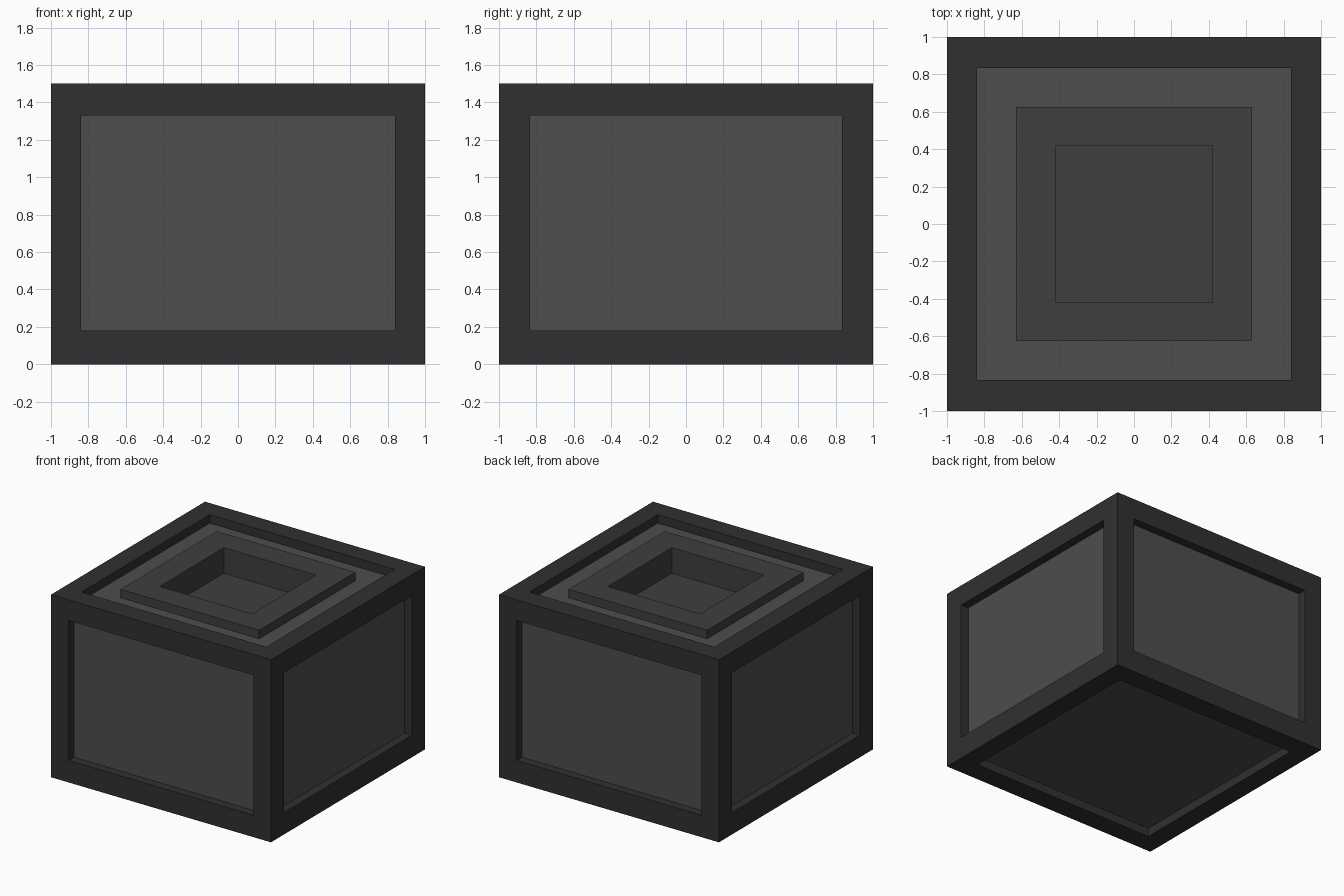
import bpy, bmesh
from mathutils import Vector

if "Cube" in bpy.data.objects:
    bpy.data.objects.remove(bpy.data.objects["Cube"])

LO, HI = Vector((-1, -1, 0)), Vector((1, 1, 1.5))            # outer box
OPEN_LO, OPEN_HI = Vector((-.84, -.833, .18)), Vector((.84, .833, 1.33))
RECESS = 0.07
FRAME, PANEL, LID = 0, 1, 2

bm = bmesh.new()
bmesh.ops.create_cube(bm, size=1)
for v in bm.verts:
    v.co = [HI[i] if v.co[i] > 0 else LO[i] for i in range(3)]
bm.normal_update()


def step(face, axis, level, lo, hi, wall=None):
    """Inset a face, then snap its corners to a rectangle at the given level."""
    mid = face.calc_center_median()
    ring = bmesh.ops.inset_individual(bm, faces=[face], thickness=0.02)["faces"]
    for v in face.verts:
        co = [hi[i] if v.co[i] > mid[i] else lo[i] for i in range(3)]
        co[axis] = level
        v.co = co
    for f in ring:
        if wall is not None:
            f.material_index = wall
    bm.normal_update()


# Border and recessed panel on each of the six sides
top = None
for face in list(bm.faces):
    n = face.normal.copy()
    axis = max(range(3), key=lambda i: abs(n[i]))
    sign = 1 if n[axis] > 0 else -1
    outer = (HI if sign > 0 else LO)[axis]
    step(face, axis, outer, OPEN_LO, OPEN_HI, FRAME)
    step(face, axis, outer - sign * RECESS, OPEN_LO, OPEN_HI, FRAME)
    face.material_index = PANEL
    if axis == 2 and sign > 0:
        top = face

# Raised square collar with a sunken well on top
collar, well = Vector((.63, .625, 0)), Vector((.42, .417, 0))
step(top, 2, 1.5 - RECESS, -collar, collar, PANEL)
step(top, 2, 1.5, -collar, collar, LID)
step(top, 2, 1.5, -well, well, LID)
step(top, 2, 1.29, -well, well, LID)
top.material_index = LID

# One object per part
parts = [("frame", FRAME, 0.03), ("recessed_panels", PANEL, 0.075),
         ("top_collar", LID, 0.05)]
for name, index, grey in parts:
    part = bm.copy()
    bmesh.ops.delete(part, geom=[f for f in part.faces if f.material_index != index],
                     context='FACES')
    for f in part.faces:
        f.material_index = 0
        f.smooth = False
    mesh = bpy.data.meshes.new(name)
    part.to_mesh(mesh)
    part.free()
    mat = bpy.data.materials.new(name + "_grey")
    mat.diffuse_color = (grey, grey, grey, 1)
    mat.use_nodes = True
    mat.node_tree.nodes["Principled BSDF"].inputs["Base Color"].default_value = mat.diffuse_color
    mesh.materials.append(mat)
    bpy.context.collection.objects.link(bpy.data.objects.new(name, mesh))
bm.free()
